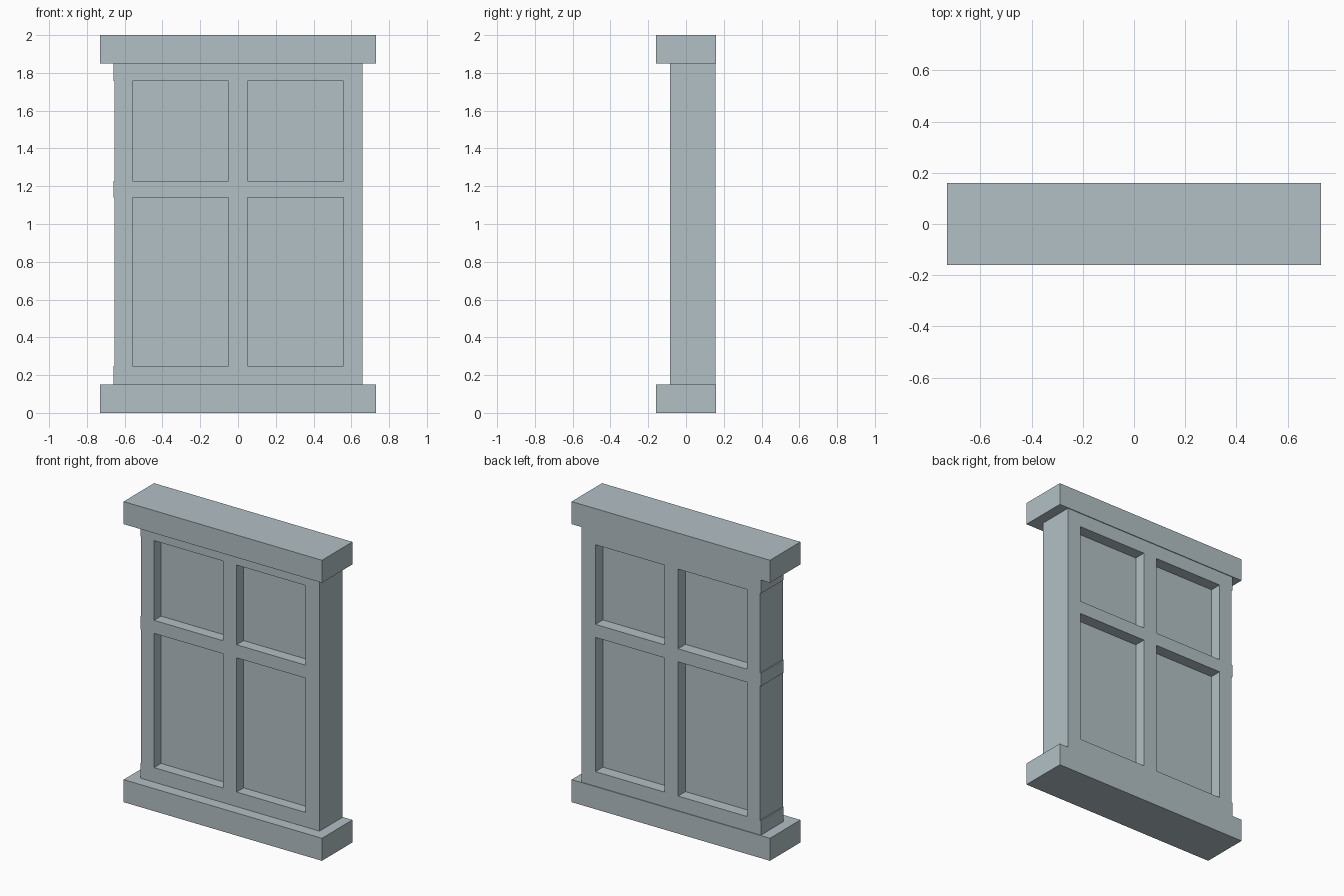
import bpy
import bmesh
from mathutils import Vector

cube = bpy.data.objects.get("Cube")
if cube:
    bpy.data.objects.remove(cube, do_unlink=True)

# One painted finish for everything
paint = bpy.data.materials.new("pale_blue_grey")
paint.use_nodes = True
colour = (0.45, 0.53, 0.56, 1)
paint.diffuse_color = colour
paint.node_tree.nodes["Principled BSDF"].inputs["Base Color"].default_value = colour


def box(name, x, y, z):
    """Box spanning the given (low, high) ranges."""
    bm = bmesh.new()
    bmesh.ops.create_cube(bm, size=1)
    for v in bm.verts:
        v.co = Vector([(lo + hi) / 2 + c * (hi - lo)
                       for c, (lo, hi) in zip(v.co, (x, y, z))])
    mesh = bpy.data.meshes.new(name)
    bm.to_mesh(mesh)
    bm.free()
    mesh.materials.append(paint)
    obj = bpy.data.objects.new(name, mesh)
    bpy.context.collection.objects.link(obj)
    return obj


SLAB_X, SLAB_Y = (-0.73, 0.73), (-0.16, 0.16)
FRAME_X, FRAME_Y = (-0.66, 0.66), (-0.085, 0.155)
PANE_Y = (-0.012, 0.077)

# Sill and header slabs
box("sill", SLAB_X, SLAB_Y, (0, 0.15))
box("header", SLAB_X, SLAB_Y, (1.85, 2))

# Horizontal rails
rails = {"bottom_rail": (0.15, 0.247), "middle_rail": (1.14, 1.227),
         "top_rail": (1.757, 1.85)}
for name, z in rails.items():
    box(name, FRAME_X, FRAME_Y, z)

# Uprights and recessed panes between the rails; the right stile sits slightly in
uprights = {"right_stile": (-0.654, -0.558), "mullion": (-0.05, 0.05),
            "left_stile": (0.558, 0.66)}
panes = {"right_pane": (-0.558, -0.05), "left_pane": (0.05, 0.558)}
rows = {"lower": (0.247, 1.14), "upper": (1.227, 1.757)}
for row, z in rows.items():
    for name, x in uprights.items():
        box(f"{row}_{name}", x, FRAME_Y, z)
    for name, x in panes.items():
        box(f"{row}_{name}", x, PANE_Y, z)
